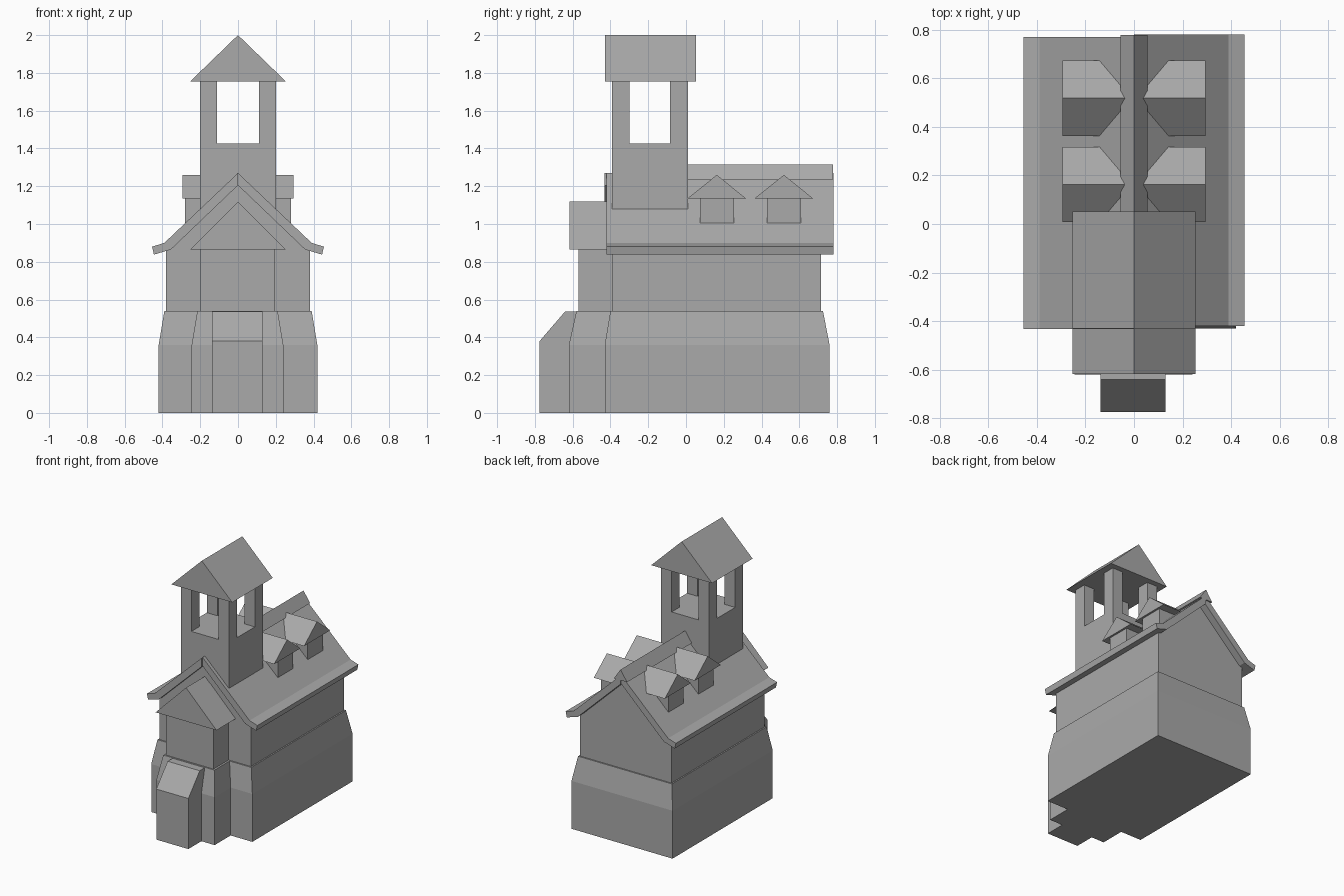
import bpy, bmesh

cube = bpy.data.objects.get("Cube")
if cube:
    bpy.data.objects.remove(cube)

grey = bpy.data.materials.new("stone grey")
grey.use_nodes = True
COLOUR = (0.4, 0.4, 0.4, 1)
grey.diffuse_color = COLOUR
grey.node_tree.nodes["Principled BSDF"].inputs["Base Color"].default_value = COLOUR


def loft(name, rings):
    """Closed solid joining matching rings of points, capped at both ends."""
    bm = bmesh.new()
    loops = [[bm.verts.new(p) for p in ring] for ring in rings]
    n = len(loops[0])
    for a, b in zip(loops, loops[1:]):
        for i in range(n):
            j = (i + 1) % n
            bm.faces.new((a[i], a[j], b[j], b[i]))
    bm.faces.new(loops[0])
    bm.faces.new(loops[-1])
    bmesh.ops.recalc_face_normals(bm, faces=bm.faces)
    mesh = bpy.data.meshes.new(name)
    bm.to_mesh(mesh)
    bm.free()
    mesh.materials.append(grey)
    obj = bpy.data.objects.new(name, mesh)
    bpy.context.collection.objects.link(obj)
    return obj


def rect(x0, x1, y0, y1, z):
    return [(x0, y0, z), (x1, y0, z), (x1, y1, z), (x0, y1, z)]


def box(name, x0, x1, y0, y1, z0, z1):
    return loft(name, [rect(x0, x1, y0, y1, z) for z in (z0, z1)])


def along_y(name, profile, y0, y1):
    return loft(name, [[(x, y, z) for x, z in profile] for y in (y0, y1)])


def along_x(name, profile, x0, x1):
    return loft(name, [[(x, y, z) for y, z in profile] for x in (x0, x1)])


def gable(half, z0, z1, mid=0):
    return [(mid - half, z0), (mid + half, z0), (mid, z1)]


# Battered stone base and nave walls
loft("nave_base", [rect(-0.42, 0.42, -0.43, 0.76, 0),
                   rect(-0.42, 0.42, -0.43, 0.76, 0.36),
                   rect(-0.39, 0.39, -0.4, 0.725, 0.54)])
along_y("nave_walls", [(-0.38, 0.53), (0.38, 0.53), (0.38, 0.86),
                       (0, 1.22), (-0.38, 0.86)], -0.39, 0.715)

# Main roof slopes with flared eaves
slope = [(0, 1.27), (0.39, 0.9), (0.455, 0.88), (0.445, 0.838),
         (0.355, 0.865), (0, 1.205)]
along_y("roof_left", slope, -0.42, 0.78)
along_y("roof_right", [(-x, z) for x, z in slope], -0.432, 0.77)
along_y("roof_ridge_cap", gable(0.055, 1.235, 1.315), -0.1, 0.778)

# Entrance block with its own gabled roof
loft("porch_base", [rect(-0.245, 0.24, -0.62, -0.3, 0),
                    rect(-0.245, 0.24, -0.62, -0.3, 0.36),
                    rect(-0.215, 0.21, -0.58, -0.3, 0.54)])
box("porch_walls", -0.2, 0.195, -0.57, -0.3, 0.53, 0.87)
along_y("porch_roof", gable(0.253, 0.865, 1.118), -0.617, -0.38)

# Small sloped door housing
along_x("door_housing", [(-0.775, 0), (-0.5, 0), (-0.5, 0.537),
                         (-0.64, 0.537), (-0.775, 0.38)], -0.137, 0.13)

# Bell tower: shaft, four corner posts, roof
box("tower_shaft", -0.2, 0.2, -0.393, 0.01, 1.08, 1.425)
for side, x in (("right", -0.2), ("left", 0.112)):
    for end, y in (("front", -0.393), ("back", -0.085)):
        box(f"tower_post_{end}_{side}", x, x + 0.088, y, y + 0.095, 1.42, 1.76)
along_y("tower_roof", gable(0.253, 1.755, 2.0), -0.43, 0.052)

# Two dormers on each slope
for side, s in (("left", 1), ("right", -1)):
    for end, y in (("front", 0.163), ("back", 0.518)):
        box(f"dormer_{end}_{side}", *sorted((s * 0.1, s * 0.28)),
            y - 0.09, y + 0.09, 0.99, 1.14)
        along_x(f"dormer_roof_{end}_{side}", gable(0.155, 1.135, 1.26, y),
                s * 0.02, s * 0.295)
